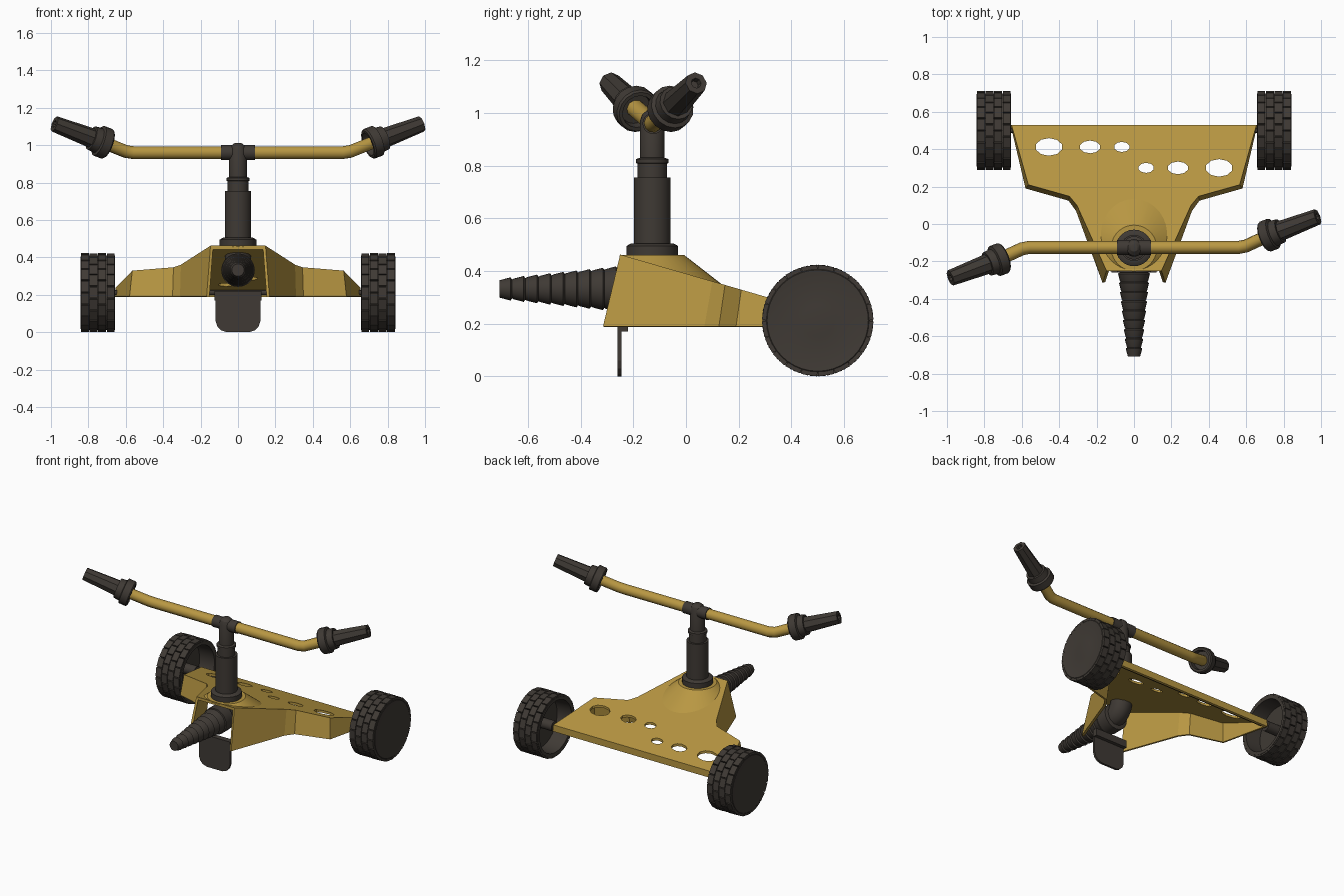
import bpy, bmesh, math
from mathutils import Vector, Matrix

if "Cube" in bpy.data.objects:
    bpy.data.objects.remove(bpy.data.objects["Cube"])


def material(name, rgb):
    mat = bpy.data.materials.new(name)
    mat.use_nodes = True
    mat.diffuse_color = (*rgb, 1)
    mat.node_tree.nodes["Principled BSDF"].inputs["Base Color"].default_value = (*rgb, 1)
    return mat


YELLOW = material("ochre_yellow", (0.48, 0.31, 0.055))
DARK = material("charcoal_brown", (0.05, 0.042, 0.035))


def activate(obj):
    bpy.ops.object.select_all(action='DESELECT')
    obj.select_set(True)
    bpy.context.view_layer.objects.active = obj


def finish(bm, name, mat, smooth=30):
    mesh = bpy.data.meshes.new(name)
    bm.to_mesh(mesh)
    bm.free()
    obj = bpy.data.objects.new(name, mesh)
    bpy.context.collection.objects.link(obj)
    mesh.materials.append(mat)
    if smooth:
        activate(obj)
        bpy.ops.object.shade_smooth_by_angle(angle=math.radians(smooth))
    return obj


def lathe_bm(profile, origin, axis, sides):
    """Revolve (radius, height) points around an axis."""
    bm = bmesh.new()
    verts = [bm.verts.new((r, 0, h)) for r, h in profile]
    edges = [bm.edges.new(pair) for pair in zip(verts, verts[1:])]
    bmesh.ops.spin(bm, geom=verts + edges, cent=(0, 0, 0), axis=(0, 0, 1),
                   angle=math.tau, steps=sides, use_merge=False)
    bmesh.ops.remove_doubles(bm, verts=bm.verts[:], dist=1e-4)
    bmesh.ops.recalc_face_normals(bm, faces=bm.faces[:])
    turn = Vector(axis).to_track_quat('Z', 'Y').to_matrix().to_4x4()
    bm.transform(Matrix.Translation(origin) @ turn)
    return bm


def lathe(name, mat, profile, origin, axis=(0, 0, 1), sides=24, smooth=30):
    return finish(lathe_bm(profile, origin, axis, sides), name, mat, smooth)


def tube(name, mat, points, radius):
    curve = bpy.data.curves.new(name, 'CURVE')
    curve.dimensions = '3D'
    curve.bevel_depth = radius
    curve.bevel_resolution = 3
    curve.use_fill_caps = True
    spline = curve.splines.new('POLY')
    spline.points.add(len(points) - 1)
    for p, co in zip(spline.points, points):
        p.co = (*co, 1)
    curve.materials.append(mat)
    obj = bpy.data.objects.new(name, curve)
    bpy.context.collection.objects.link(obj)
    activate(obj)
    bpy.ops.object.convert(target='MESH')
    bpy.ops.object.shade_smooth_by_angle(angle=math.radians(40))
    return obj


def deck_z(y):
    return 0.39 - 0.29 * y


# Body shell: sloping deck, flared side walls and a short rear lip
BASE = 0.19
top = [(0.147, -0.25), (0.305, 0.10), (0.345, 0.148), (0.565, 0.21), (0.655, 0.53)]
low = [(0.168, -0.315), (0.31, 0.07), (0.35, 0.125), (0.58, 0.19), (0.66, 0.53)]
bm = bmesh.new()
ring_top = top + [(-x, y) for x, y in reversed(top)]
ring_low = low + [(-x, y) for x, y in reversed(low)]
tv = [bm.verts.new((x, y, deck_z(y))) for x, y in ring_top]
lv = [bm.verts.new((x, y, BASE)) for x, y in ring_low]
bm.faces.new(tv)
for i in range(len(tv) - 1):
    bm.faces.new((tv[i], lv[i], lv[i + 1], tv[i + 1]))
body = finish(bm, "body_shell", YELLOW, 0)
solid = body.modifiers.new("thickness", 'SOLIDIFY')
solid.thickness = 0.016
solid.offset = -1
solid.use_even_offset = True

# Six elongated holes through the deck, shrinking toward the middle
bm = bmesh.new()
for s, y in ((-1, 0.412), (1, 0.30)):
    for x, w, d in ((0.455, 0.073, 0.047), (0.235, 0.056, 0.034), (0.065, 0.042, 0.027)):
        bmesh.ops.create_cone(
            bm, cap_ends=True, segments=10, radius1=1, radius2=1, depth=0.4,
            matrix=Matrix.Translation((s * x, y, 0.3)) @ Matrix.Diagonal((w, d, 1, 1)))
cutter = finish(bm, "hole_cutter", YELLOW, 0)
cutter.hide_render = True
cut = body.modifiers.new("holes", 'BOOLEAN')
cut.operation = 'DIFFERENCE'
cut.solver = 'EXACT'
cut.object = cutter
activate(body)
for mod in ("thickness", "holes"):
    bpy.ops.object.modifier_apply(modifier=mod)
bpy.data.objects.remove(cutter)

# Conical hump under the post, trimmed to the deck plane
POST = (0, -0.128, 0)
bm = lathe_bm([(0, 0.46), (0.122, 0.46), (0.27, 0.345)], POST, (0, 0, 1), 40)
bmesh.ops.bisect_plane(bm, geom=bm.verts[:] + bm.edges[:] + bm.faces[:],
                       plane_co=(0, 0, deck_z(0) - 0.006), plane_no=(0, 0.29, 1),
                       clear_inner=True)
finish(bm, "deck_hump", YELLOW)

# Upright post with flange, sleeve and ring
lathe("post", DARK,
      [(0, 0.44), (0.098, 0.44), (0.098, 0.495), (0.08, 0.505), (0.07, 0.505), (0.07, 0.755),
       (0.056, 0.755), (0.056, 0.808), (0.062, 0.81), (0.062, 0.825), (0.047, 0.83),
       (0.047, 0.97), (0.038, 0.995), (0.02, 1.01), (0, 1.013)], POST)

# Rotating arm and tee joint
AY, AZ = -0.125, 0.96
lathe("tee_joint", DARK, [(0, -0.09), (0.04, -0.09), (0.04, 0.09), (0, 0.09)],
      (0, AY, AZ), (1, 0, 0), 20)
base = Vector((0.695, 0.055, 0.045))
aim = Vector((0.29, 0.11, 0.11)).normalized()
half = [Vector((0.56, 0, 0)), Vector((0.60, 0.008, 0.006)), base + aim * 0.04]


def side_point(p, s):
    return Vector((s * p.x, AY + s * p.y, AZ + p.z))


tube("spray_arm", YELLOW,
     [side_point(p, -1) for p in reversed(half)] + [side_point(p, 1) for p in half], 0.035)

# Nozzles: hollow collar and faceted barrel at each arm end
for s, side in ((1, "left"), (-1, "right")):
    origin = side_point(base, s)
    axis = (s * aim.x, s * aim.y, aim.z)
    lathe(side + "_nozzle_collar", DARK,
          [(0, 0.035), (0.06, 0.035), (0.064, 0), (0.078, 0), (0.085, 0.008), (0.085, 0.055),
           (0.07, 0.06), (0.066, 0.10), (0, 0.10)], origin, axis, 16)
    lathe(side + "_nozzle_barrel", DARK,
          [(0, 0.09), (0.054, 0.09), (0.043, 0.325), (0.02, 0.325), (0.017, 0.30), (0, 0.30)],
          origin, axis, 8, 0)

# Barbed hose inlet along the front
profile = [(0, 0), (0.033, 0)]
count = 9
for i in range(count):
    h, r = 0.05 * i, 0.034 + 0.0052 * i
    profile += [(r, h + 0.004), (r + 0.010, h + 0.042), (r + 0.002, h + 0.048)]
profile += [(0.09, 0.45), (0.09, 0.53), (0.07, 0.535), (0, 0.535)]
lathe("hose_inlet", DARK, profile, (0, -0.708, 0.332), (0, 1, 0), 20)

# Elbow pipe inside the body
arc = [math.radians(a) for a in range(0, 91, 15)]
tube("elbow_pipe", DARK,
     [(0, -0.25, 0.332)]
     + [(0, -0.205 + 0.08 * math.sin(a), 0.412 - 0.08 * math.cos(a)) for a in arc]
     + [(0, -0.125, 0.45)], 0.07)

# Hanging foot plate with rounded lower corners
bm = bmesh.new()
right = [(0.12, 0.22), (0.12, 0.06), (0.11, 0.03), (0.09, 0.01), (0.06, 0.0)]
outline = right + [(-x, z) for x, z in reversed(right)]
face = bm.faces.new([bm.verts.new((x, -0.26, z)) for x, z in outline])
out = bmesh.ops.extrude_face_region(bm, geom=[face])
bmesh.ops.translate(bm, vec=(0, 0.015, 0),
                    verts=[v for v in out["geom"] if isinstance(v, bmesh.types.BMVert)])
bmesh.ops.recalc_face_normals(bm, faces=bm.faces[:])
finish(bm, "foot_plate", DARK, 0)
bm = bmesh.new()
bmesh.ops.create_cube(bm, size=1, matrix=Matrix.Translation((0, -0.237, 0.195))
                      @ Matrix.Diagonal((0.25, 0.032, 0.05, 1)))
finish(bm, "foot_hinge", DARK, 0)

# Axle and wheels with staggered tread blocks
WY, WZ = 0.50, 0.212
lathe("axle", DARK, [(0, -0.75), (0.014, -0.75), (0.014, 0.75), (0, 0.75)],
      (0, WY, WZ), (1, 0, 0), 12)
BLOCKS, COLUMNS, WIDTH = 20, 4, 0.185
for s, side in ((1, "left"), (-1, "right")):
    lathe(side + "_wheel", DARK,
          [(0, 0.01), (0.035, 0.01), (0.035, 0.11), (0.172, 0.11), (0.178, 0), (0.199, 0),
           (0.199, 0.18), (0.192, WIDTH), (0.13, 0.176), (0.06, 0.180), (0, 0.183)],
          (s * 0.657, WY, WZ), (s, 0, 0), 40)
    bm = bmesh.new()
    step = math.tau / BLOCKS
    length = 2 * 0.208 * math.tan(step / 2) - 0.006
    col = WIDTH / COLUMNS
    for c in range(COLUMNS):
        for k in range(BLOCKS):
            spin = Matrix.Rotation((k + 0.5 * (c % 2)) * step, 4, 'X')
            place = Matrix.Translation((s * (0.657 + col * (c + 0.5)), WY, WZ))
            bmesh.ops.create_cube(bm, size=1, matrix=place @ spin
                                  @ Matrix.Translation((0, 0, 0.2))
                                  @ Matrix.Diagonal((col - 0.004, length, 0.02, 1)))
    finish(bm, side + "_tread", DARK, 0)
